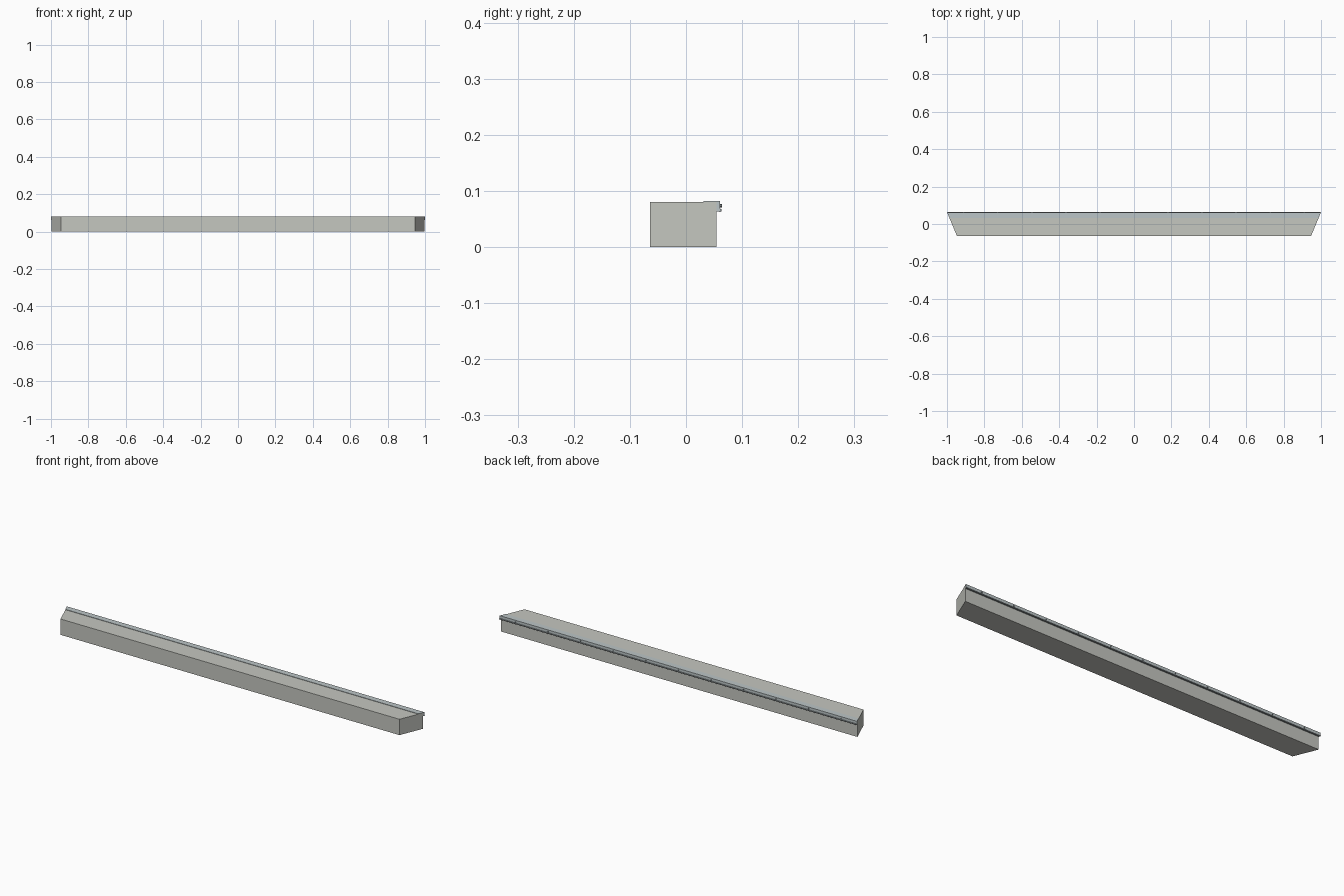
import bpy, bmesh, math

if "Cube" in bpy.data.objects:
    bpy.data.objects.remove(bpy.data.objects["Cube"])

MITRE = math.tan(math.radians(22.5))
BACK = 0.064


def half_length(y):
    return 1.0 - (BACK - y) * MITRE


def material(name, rgb):
    m = bpy.data.materials.new(name)
    m.diffuse_color = (*rgb, 1)
    m.use_nodes = True
    m.node_tree.nodes["Principled BSDF"].inputs["Base Color"].default_value = m.diffuse_color
    return m


def mitred_bar(name, profile, mat, smooth=False):
    """Run a (y, z) profile along x with angled ends."""
    bm = bmesh.new()
    left = [bm.verts.new((-half_length(y), y, z)) for y, z in profile]
    right = [bm.verts.new((half_length(y), y, z)) for y, z in profile]
    n = len(profile)
    bm.faces.new(left)
    bm.faces.new(right[::-1])
    for i in range(n):
        j = (i + 1) % n
        bm.faces.new((left[i], right[i], right[j], left[j]))
    bmesh.ops.recalc_face_normals(bm, faces=bm.faces)
    mesh = bpy.data.meshes.new(name)
    bm.to_mesh(mesh)
    bm.free()
    mesh.materials.append(mat)
    ob = bpy.data.objects.new(name, mesh)
    bpy.context.collection.objects.link(ob)
    if smooth:
        bpy.context.view_layer.objects.active = ob
        ob.select_set(True)
        bpy.ops.object.shade_smooth_by_angle()
        ob.select_set(False)
    return ob


stone = material("stone", (0.56, 0.57, 0.53))
metal = material("metal", (0.50, 0.56, 0.57))
dark = material("dark_metal", (0.25, 0.28, 0.29))

# Solid coping block
mitred_bar("coping_block", [(-0.064, 0), (0.054, 0), (0.054, 0.08), (-0.064, 0.08)], stone)

# Folded edge flashing: top leg and hanging lip
mitred_bar("edge_flashing", [(0.031, 0.0795), (0.0545, 0.0795), (0.0545, 0.0635),
                             (0.061, 0.0635), (0.061, 0.082), (0.031, 0.082)], metal)

# Rolled drip bead along the bottom of the lip
bead = [(0.0602 + 0.0033 * math.cos(a), 0.0655 + 0.0033 * math.sin(a))
        for a in (math.tau * i / 10 for i in range(10))]
mitred_bar("drip_bead", bead, dark, True)

# Evenly spaced rivets on the lip
for i in range(-5, 6):
    bpy.ops.mesh.primitive_cylinder_add(vertices=8, radius=0.003, depth=0.004,
                                        location=(i * 0.182, 0.062, 0.0735),
                                        rotation=(math.pi / 2, 0, 0))
    bpy.context.object.name = "rivet"
    bpy.context.object.data.materials.append(dark)
